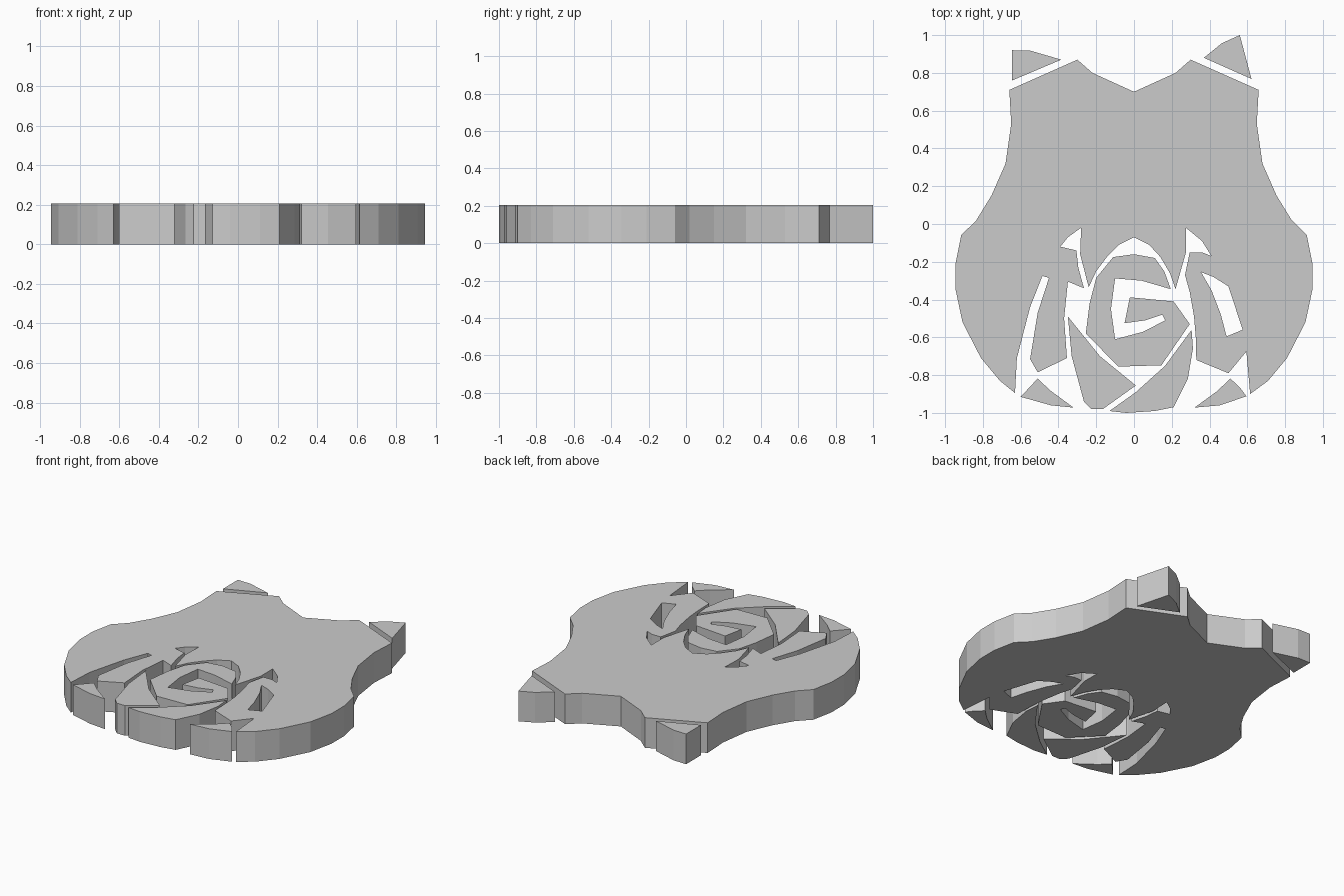
import bpy, bmesh

H = 0.205  # plate thickness


def plate(name, *loops):
    """Extrude flat outlines into a plate; any loop inside the first is a hole."""
    cu = bpy.data.curves.new(name, 'CURVE')
    cu.dimensions = '2D'
    cu.fill_mode = 'BOTH'
    cu.extrude = H / 2
    for pts in loops:
        sp = cu.splines.new('POLY')
        sp.points.add(len(pts) - 1)
        for p, (x, y) in zip(sp.points, pts):
            p.co = (x, y, 0, 1)
        sp.use_cyclic_u = True
    tmp = bpy.data.objects.new(name + "_outline", cu)
    bpy.context.collection.objects.link(tmp)
    bpy.context.view_layer.update()
    dg = bpy.context.evaluated_depsgraph_get()
    me = bpy.data.meshes.new_from_object(tmp.evaluated_get(dg))
    bpy.data.objects.remove(tmp)
    bm = bmesh.new()
    bm.from_mesh(me)
    bmesh.ops.remove_doubles(bm, verts=bm.verts, dist=1e-4)
    bmesh.ops.recalc_face_normals(bm, faces=bm.faces)
    bmesh.ops.translate(bm, verts=bm.verts, vec=(0, 0, H / 2))
    for f in bm.faces:
        f.smooth = False
    bm.to_mesh(me)
    bm.free()
    me.name = name
    ob = bpy.data.objects.new(name, me)
    bpy.context.collection.objects.link(ob)
    return ob


# Head: symmetric outer silhouette, from top centre down the right side
side = [(0.22, 0.80), (0.30, 0.87), (0.66, 0.71), (0.65, 0.53), (0.68, 0.32),
        (0.755, 0.15), (0.835, 0.02), (0.915, -0.06), (0.945, -0.21),
        (0.945, -0.345), (0.908, -0.52), (0.81, -0.71), (0.71, -0.83),
        (0.615, -0.90)]
# Inner edge, right side going up to the arch
inner_right = [(0.595, -0.675), (0.50, -0.79), (0.33, -0.72), (0.327, -0.60),
               (0.318, -0.49), (0.295, -0.36), (0.27, -0.27), (0.295, -0.15),
               (0.36, -0.15), (0.41, -0.17), (0.36, -0.09), (0.275, -0.02),
               (0.275, -0.15), (0.22, -0.345), (0.19, -0.26), (0.14, -0.175),
               (0.08, -0.11), (0, -0.07)]
# Inner edge, arch down the left side
inner_left = [(-0.08, -0.11), (-0.14, -0.17), (-0.20, -0.25), (-0.24, -0.335),
              (-0.285, -0.16), (-0.28, -0.02), (-0.35, -0.07), (-0.39, -0.12),
              (-0.305, -0.14), (-0.295, -0.23), (-0.265, -0.34), (-0.35, -0.305),
              (-0.37, -0.50), (-0.355, -0.71), (-0.51, -0.785), (-0.55, -0.715),
              (-0.51, -0.47), (-0.45, -0.285), (-0.485, -0.275), (-0.55, -0.44),
              (-0.62, -0.71), (-0.63, -0.895)]
leaf_slot = [(0.355, -0.255), (0.42, -0.28), (0.50, -0.33), (0.575, -0.56),
             (0.49, -0.595), (0.46, -0.48), (0.41, -0.35)]
mirrored = [(-x, y) for x, y in reversed(side[:-1])]
plate("head", [(0, 0.70)] + side + inner_right + inner_left + mirrored, leaf_slot)

# Spiral flower centre
plate("flower_spiral", [
    (-0.11, -0.175), (0, -0.16), (0.11, -0.18), (0.16, -0.25), (0.195, -0.345),
    (0.04, -0.30), (-0.10, -0.288), (-0.122, -0.45), (-0.10, -0.61),
    (0.05, -0.57), (0.165, -0.51), (0.15, -0.48), (0.06, -0.51), (-0.05, -0.525),
    (-0.022, -0.388), (0.21, -0.41), (0.295, -0.53), (0.145, -0.748),
    (-0.083, -0.755), (-0.255, -0.58), (-0.235, -0.42), (-0.20, -0.285)])

# Lower petals
plate("petal_left", [
    (-0.35, -0.49), (-0.18, -0.70), (0.01, -0.855), (-0.165, -0.98),
    (-0.225, -0.98), (-0.265, -0.94), (-0.33, -0.70)])
plate("petal_right", [
    (0.305, -0.56), (0.312, -0.66), (0.285, -0.82), (0.21, -0.97), (0.11, -0.99),
    (-0.04, -1.0), (-0.13, -0.99), (0.01, -0.89), (0.165, -0.75)])

# Small bottom leaves
plate("leaf_left", [
    (-0.51, -0.818), (-0.445, -0.88), (-0.32, -0.972), (-0.44, -0.96),
    (-0.60, -0.915)])
plate("leaf_right", [
    (0.51, -0.818), (0.56, -0.865), (0.595, -0.912), (0.455, -0.96),
    (0.32, -0.972), (0.44, -0.885)])

# Ear tips
plate("ear_tip_left", [(-0.645, 0.92), (-0.55, 0.918), (-0.385, 0.87), (-0.645, 0.76)])
plate("ear_tip_right", [(0.37, 0.88), (0.465, 0.957), (0.56, 1.0), (0.622, 0.768)])
